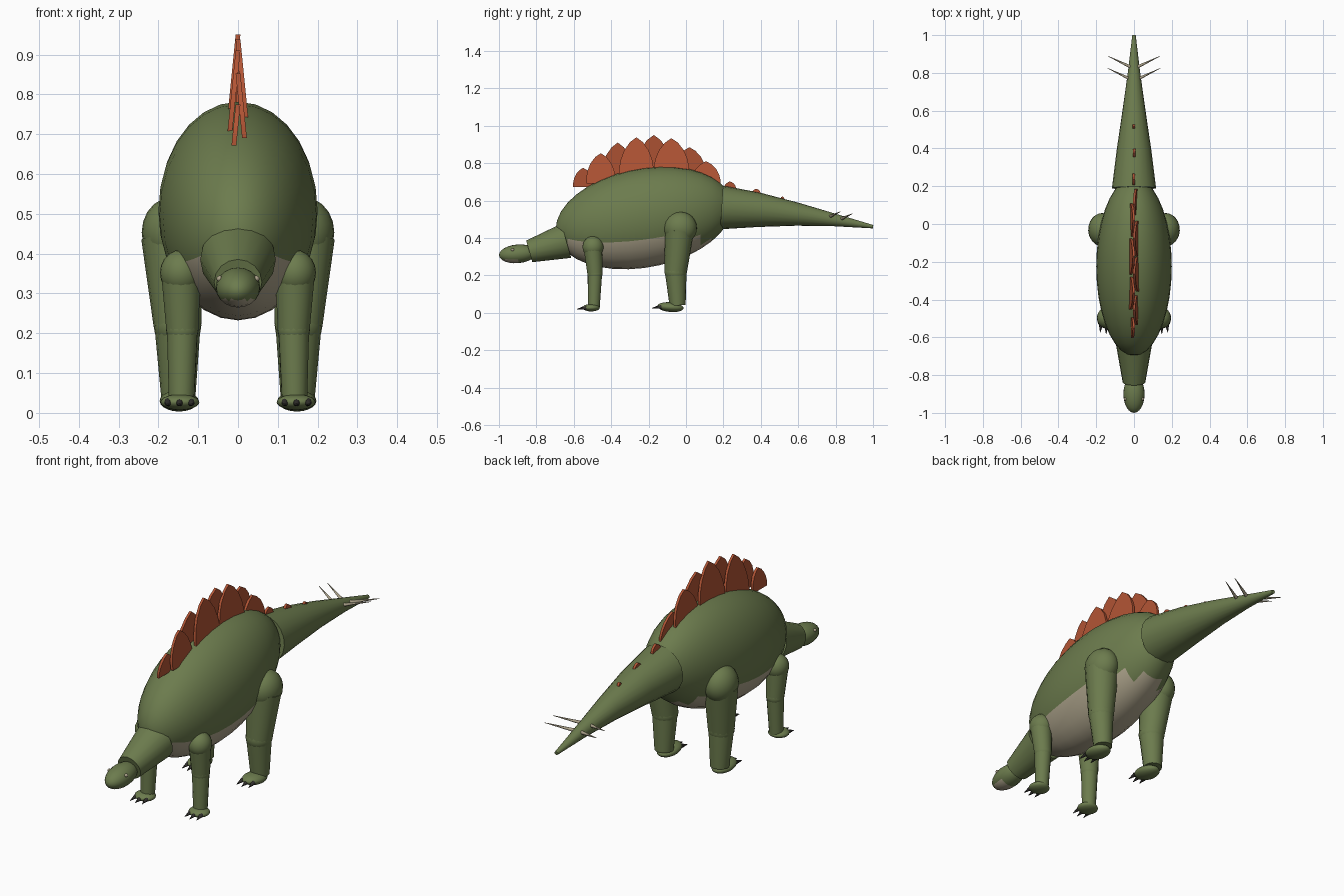
import bpy, bmesh, math
from mathutils import Vector, Matrix

if "Cube" in bpy.data.objects:
    bpy.data.objects.remove(bpy.data.objects["Cube"])


def material(name, rgb):
    m = bpy.data.materials.new(name)
    m.diffuse_color = (*rgb, 1)
    m.use_nodes = True
    m.node_tree.nodes["Principled BSDF"].inputs["Base Color"].default_value = m.diffuse_color
    return m


GREEN = material("hide_green", (0.15, 0.2, 0.075))
BEIGE = material("belly_beige", (0.42, 0.37, 0.26))
RUST = material("plate_rust", (0.45, 0.09, 0.035))
DARK = material("claw_dark", (0.03, 0.028, 0.025))


def finish(name, bm, mat, angle=45):
    bmesh.ops.recalc_face_normals(bm, faces=bm.faces)
    me = bpy.data.meshes.new(name)
    bm.to_mesh(me)
    bm.free()
    ob = bpy.data.objects.new(name, me)
    bpy.context.collection.objects.link(ob)
    me.materials.append(mat)
    bpy.ops.object.select_all(action='DESELECT')
    ob.select_set(True)
    bpy.context.view_layer.objects.active = ob
    bpy.ops.object.shade_smooth_by_angle(angle=math.radians(angle))
    return ob


def ellipsoid(name, center, radii, mat=GREEN, tilt=0, shear=0, seg=20, rings=12):
    """Sphere with its poles along y, scaled, tilted about x and sheared in z."""
    bm = bmesh.new()
    bmesh.ops.create_uvsphere(bm, u_segments=seg, v_segments=rings, radius=1)
    bm.transform(Matrix.Rotation(math.pi / 2, 4, 'X'))
    bm.transform(Matrix.Diagonal((*radii, 1)))
    bm.transform(Matrix.Rotation(math.radians(tilt), 4, 'X'))
    for v in bm.verts:
        v.co.z += shear * v.co.y
    bm.transform(Matrix.Translation(center))
    return finish(name, bm, mat)


def tube(name, stations, mat=GREEN, sides=16):
    """Loft of circles through (point, radius) stations, capped at both ends."""
    pts = [Vector(p) for p, r in stations]
    bm = bmesh.new()
    rings = []
    for i, (p, r) in enumerate(stations):
        d = pts[min(i + 1, len(pts) - 1)] - pts[max(i - 1, 0)]
        q = Vector((0, 0, 1)).rotation_difference(d.normalized())
        rings.append([bm.verts.new(pts[i] + q @ Vector((r * math.cos(a), r * math.sin(a), 0)))
                      for a in (2 * math.pi * k / sides for k in range(sides))])
    for a, b in zip(rings, rings[1:]):
        for k in range(sides):
            n = (k + 1) % sides
            bm.faces.new((a[k], a[n], b[n], b[k]))
    bm.faces.new(rings[0])
    bm.faces.new(rings[-1])
    return finish(name, bm, mat)


def two_tone(ob, test):
    ob.data.materials.append(BEIGE)
    for f in ob.data.polygons:
        if test(f.center):
            f.material_index = 1


# Body with pale belly
body = ellipsoid("body", (0, -0.225, 0.507), (0.2, 0.472, 0.268), shear=0.13, seg=28, rings=18)
two_tone(body, lambda c: c.z < 0.39)

# Tail, neck and head
tail = [(0.19, 0.563, 0.117), (0.39, 0.55, 0.092), (0.6, 0.526, 0.061), (0.8, 0.495, 0.033), (1.0, 0.46, 0.009)]
tube("tail", [((0, y, z), r) for y, z, r in tail], sides=20)
tube("neck", [((0, -0.64, 0.385), 0.095), ((0, -0.838, 0.328), 0.06)])
head = ellipsoid("head", (0, -0.9, 0.315), (0.056, 0.1, 0.05), tilt=5)
two_tone(head, lambda c: c.z < 0.283 and c.y < -0.9)

# Legs, feet, claws, eyes, tail spikes on both sides
for side, s in (("left", 1), ("right", -1)):
    # Rear leg
    ellipsoid(f"{side}_hip", (s * 0.168, -0.03, 0.453), (0.074, 0.088, 0.088))
    tube(f"{side}_rear_thigh", [((s * 0.165, -0.035, 0.44), 0.078), ((s * 0.152, -0.055, 0.22), 0.06)])
    ellipsoid(f"{side}_rear_knee", (s * 0.152, -0.055, 0.22), (0.06, 0.06, 0.06))
    tube(f"{side}_rear_shin", [((s * 0.152, -0.055, 0.22), 0.058), ((s * 0.15, -0.045, 0.04), 0.043)])
    ellipsoid(f"{side}_rear_foot", (s * 0.148, -0.083, 0.03), (0.049, 0.07, 0.026), tilt=-5)
    # Front leg
    ellipsoid(f"{side}_shoulder", (s * 0.143, -0.497, 0.352), (0.053, 0.056, 0.058))
    tube(f"{side}_front_upper_leg", [((s * 0.143, -0.497, 0.34), 0.05), ((s * 0.14, -0.487, 0.21), 0.041)])
    ellipsoid(f"{side}_front_knee", (s * 0.14, -0.487, 0.21), (0.041, 0.041, 0.041))
    tube(f"{side}_front_shin", [((s * 0.14, -0.487, 0.21), 0.039), ((s * 0.142, -0.493, 0.03), 0.032)])
    ellipsoid(f"{side}_front_foot", (s * 0.146, -0.507, 0.027), (0.049, 0.046, 0.02))
    # Claws
    for leg, y, z in (("rear", -0.14, 0.032), ("front", -0.54, 0.027)):
        for k in (-1, 0, 1):
            x = s * 0.147 + k * 0.028
            yy = y + abs(k) * 0.008
            tube(f"{side}_{leg}_claw", [((x, yy, z), 0.011), ((x + k * 0.004, yy - 0.043, z - 0.008), 0.001)], DARK, 8)
    # Eye
    ellipsoid(f"{side}_eye", (s * 0.046, -0.927, 0.337), (0.008, 0.009, 0.008), BEIGE, seg=10, rings=6)
    # Tail spikes
    for y, z in ((0.765, 0.512), (0.83, 0.502)):
        tube(f"{side}_tail_spike", [((s * 0.015, y, z), 0.009), ((s * 0.14, y + 0.06, z + 0.028), 0.001)], BEIGE, 8)

# Back plates: centre y, base z, tip z, half width; alternating sides, leaning inward
PLATES = [(-0.55, 0.672, 0.775, 0.055), (-0.455, 0.69, 0.853, 0.08), (-0.365, 0.7, 0.91, 0.09),
          (-0.265, 0.725, 0.938, 0.095), (-0.172, 0.735, 0.95, 0.098), (-0.078, 0.735, 0.933, 0.097),
          (0.018, 0.72, 0.885, 0.092), (0.107, 0.68, 0.81, 0.08), (0.235, 0.66, 0.702, 0.033),
          (0.375, 0.635, 0.663, 0.024), (0.515, 0.595, 0.622, 0.014)]
HALF = [(0.96, 0), (0.98, 0.2), (0.88, 0.45), (0.68, 0.68), (0.36, 0.88)]
PROFILE = HALF + [(0, 1)] + [(-u, v) for u, v in reversed(HALF)]
for i, (y, z0, z1, w) in enumerate(PLATES):
    s = -1 if i % 2 == 0 else 1
    on_tail = i > 7
    base_x = s * (0.003 if on_tail else (z1 - z0) * 0.1)
    bm = bmesh.new()
    thick = 0.006
    face = bm.faces.new([bm.verts.new((base_x * (1 - v) - thick, y + u * w, z0 + v * (z1 - z0))) for u, v in PROFILE])
    ext = bmesh.ops.extrude_face_region(bm, geom=[face])
    bmesh.ops.translate(bm, vec=(2 * thick, 0, 0), verts=[e for e in ext["geom"] if isinstance(e, bmesh.types.BMVert)])
    finish("tail_plate" if on_tail else "back_plate", bm, RUST, 30)
